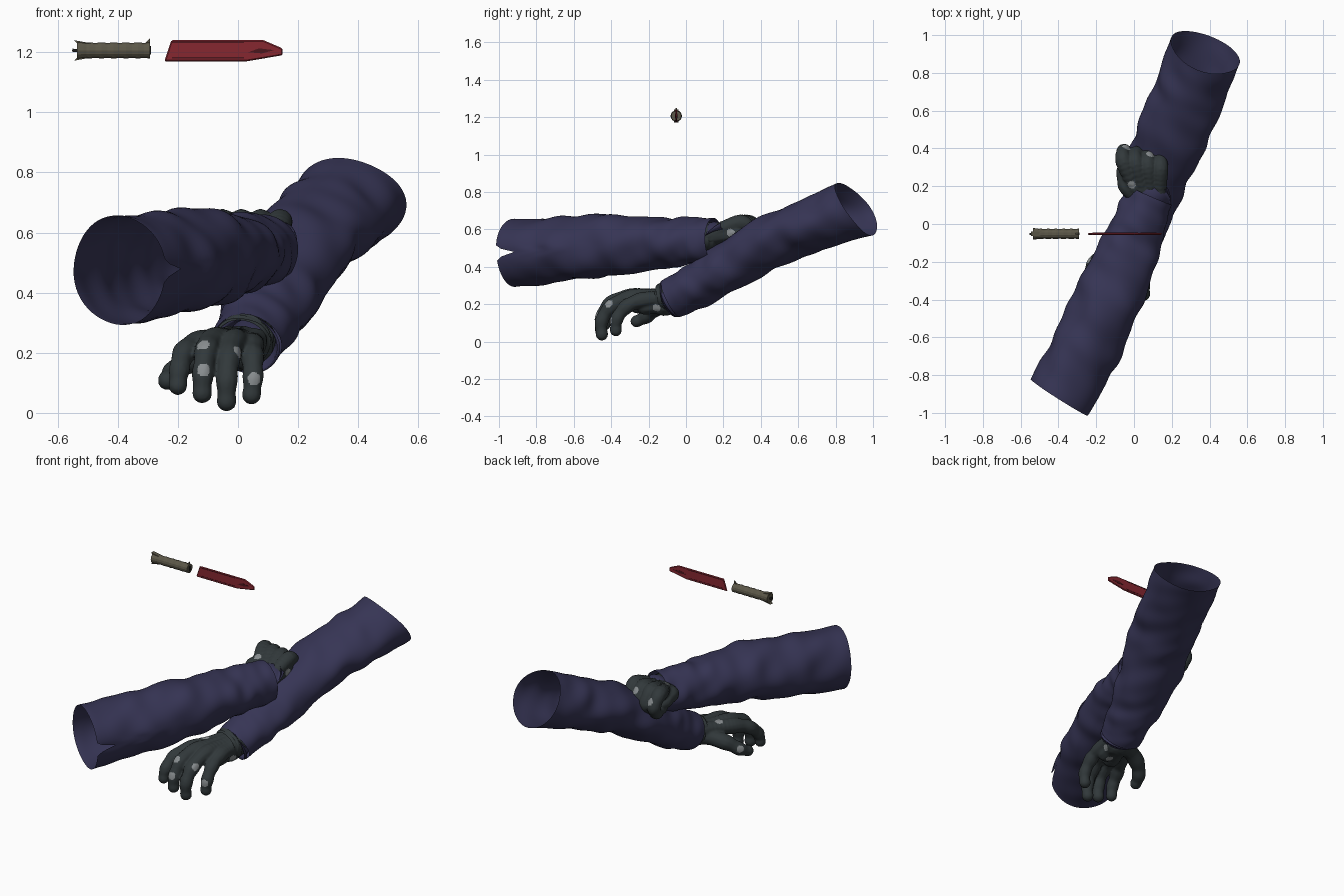
import bpy, bmesh, math
from mathutils import Vector

old = bpy.data.objects.get("Cube")
if old:
    bpy.data.objects.remove(old, do_unlink=True)


def material(name, r, g, b):
    m = bpy.data.materials.new(name)
    m.use_nodes = True
    m.diffuse_color = (r, g, b, 1)
    node = next(n for n in m.node_tree.nodes if n.type == 'BSDF_PRINCIPLED')
    node.inputs["Base Color"].default_value = (r, g, b, 1)
    node.inputs["Roughness"].default_value = 0.8
    return m


NAVY = material("navy cloth", .037, .035, .09)
GLOVE = material("dark glove", .031, .04, .043)
PATCH = material("pale grey patch", .25, .27, .28)
RED = material("red blade", .24, .02, .03)
DARK_RED = material("dark red groove", .07, .008, .012)
OLIVE = material("olive grip", .105, .095, .065)
BLACK = material("black fitting", .012, .012, .012)


def make_object(name, bm, mats, smooth=True):
    mesh = bpy.data.meshes.new(name)
    bm.to_mesh(mesh)
    bm.free()
    for m in mats:
        mesh.materials.append(m)
    for p in mesh.polygons:
        p.use_smooth = smooth
    ob = bpy.data.objects.new(name, mesh)
    bpy.context.collection.objects.link(ob)
    return ob


def spline(points, t):
    """Smooth interpolation through equally spaced stations, t from 0 to 1."""
    last = len(points) - 1
    f = t * last
    i = min(int(f), last - 1)
    f -= i
    p = [Vector(points[min(max(k, 0), last)]) for k in range(i - 1, i + 3)]
    return (p[1] * 2 + (p[2] - p[0]) * f
            + (p[0] * 2 - p[1] * 5 + p[2] * 4 - p[3]) * f ** 2
            + (p[1] * 3 - p[0] - p[2] * 3 + p[3]) * f ** 3) / 2


def straight(a):
    return 0


def tube(name, stations, mat, fold, phase=0, rings=64, sides=56, rim=straight):
    """Open cloth tube; a station is x, y, z, half width, half height.
    rim gives how far the open end reaches out at each angle."""
    bm = bmesh.new()
    rows = []
    for k in range(rings + 1):
        t = k / rings
        s = spline(stations, t)
        ahead = spline(stations, min(t + .02, 1)) - spline(stations, max(t - .02, 0))
        axis = Vector(ahead[:3]).normalized()
        side = axis.cross(Vector((0, 0, 1))).normalized()
        up = side.cross(axis)
        centre = Vector(s[:3])
        calm = min(1, t * 6, (1 - t) * 7) * fold
        row = []
        for j in range(sides):
            a = math.tau * j / sides
            wave = (math.sin(3 * a + 11 * t + phase)
                    + math.sin(31 * t + 2 * math.sin(a + phase) + phase)
                    + .7 * math.sin(5 * a - 23 * t + phase)
                    + .9 * math.sin(52 * t + 3 * math.cos(a)) * math.sin(2 * a + phase + 6 * t))
            r = 1 + calm * wave + .012 * math.sin(4 * a + phase)
            row.append(bm.verts.new(centre + side * (math.cos(a) * s[3] * r)
                                    + up * (math.sin(a) * s[4] * r)
                                    - axis * rim(a) * (1 - t) ** 6))
        rows.append(row)
    for r0, r1 in zip(rows, rows[1:]):
        for j in range(sides):
            n = (j + 1) % sides
            bm.faces.new((r0[j], r0[n], r1[n], r1[j]))
    return make_object(name, bm, [mat])


def slit_rim(a):
    """Inner side reaches forward, with a narrow slit in it."""
    off = math.atan2(math.sin(a), math.cos(a))
    return .01 + .015 * math.cos(a) - .11 * math.exp(-(off / .1) ** 2)


def raked_rim(a):
    """The top of the opening is cut back."""
    s = math.sin(a)
    return .008 - .045 * s - .015 * s * s


# Two coat sleeves, each from its wide open end to its cuff
tube("front_sleeve", [
    (-.39, -.91, .475, .18, .182), (-.265, -.67, .49, .183, .172),
    (-.14, -.41, .515, .18, .165), (-.04, -.17, .525, .162, .14),
    (.028, .01, .535, .14, .126), (.088, .15, .54, .122, .12)], NAVY, .027, rim=slit_rim)
tube("rear_sleeve", [
    (.375, .91, .71, .192, .162), (.292, .7, .633, .188, .145),
    (.2, .47, .543, .187, .14), (.115, .23, .4, .165, .13),
    (.067, .06, .3, .134, .12), (.03, -.08, .23, .117, .108)], NAVY, .026, 2, rim=raked_rim)

# Turned-in cuff hems
tube("front_cuff_hem", [(.088, .15, .54, .122, .12), (.082, .14, .547, .1, .095),
                        (.06, .09, .55, .07, .06)], NAVY, 0, 0, 6)
tube("rear_cuff_hem", [(.03, -.08, .23, .117, .108), (.034, -.07, .235, .095, .088),
                       (.045, -.03, .26, .07, .06)], NAVY, 0, 2, 6)

# Glove wristbands, puckered
tube("front_wristband", [(.085, .08, .55, .09, .075), (.075, .13, .56, .094, .076),
                         (.065, .17, .58, .088, .066)], GLOVE, .03, 1, 16)
tube("rear_wristband", [(.035, -.06, .25, .096, .084), (.02, -.1, .24, .1, .086),
                        (.008, -.14, .235, .09, .074)], GLOVE, .03, 3, 16)


def glove(name, chains, spots):
    """Fuse finger chains of spheres into one skin and colour worn spots."""
    bm = bmesh.new()
    for pts, r0, r1 in chains:
        steps = 9 * (len(pts) - 1)
        for k in range(steps + 1):
            t = k / steps
            crease = 1 + .06 * math.cos(math.tau * t * (len(pts) - 1))
            res = bmesh.ops.create_icosphere(bm, subdivisions=2,
                                             radius=(r0 + (r1 - r0) * t) * crease)
            bmesh.ops.translate(bm, verts=res["verts"], vec=spline(pts, t))
    ob = make_object(name, bm, [GLOVE, PATCH])
    fuse = ob.modifiers.new("fuse", 'REMESH')
    fuse.mode = 'VOXEL'
    fuse.voxel_size = .006
    soft = ob.modifiers.new("soften", 'SMOOTH')
    soft.factor = .5
    soft.iterations = 3
    graph = bpy.context.evaluated_depsgraph_get()
    mesh = bpy.data.meshes.new_from_object(ob.evaluated_get(graph))
    ob.modifiers.clear()
    ob.data = mesh
    mesh.materials.clear()
    for m in (GLOVE, PATCH):
        mesh.materials.append(m)
    for p in mesh.polygons:
        p.use_smooth = True
        p.material_index = 0
    for spot in spots:
        spot = Vector(spot)
        near = min(mesh.polygons, key=lambda p: (p.center - spot).length).center.copy()
        for p in mesh.polygons:
            if (p.center - near).length < .022:
                p.material_index = 1


# Rear arm's open hand, fingers drooping forward
glove("open_hand", [
    ([(-.03, -.1, .24), (-.13, -.27, .23), (-.178, -.36, .2),
      (-.195, -.42, .145), (-.2, -.435, .09)], .048, .03),
    ([(0, -.1, .24), (-.08, -.29, .24), (-.105, -.4, .205),
      (-.117, -.45, .13), (-.119, -.455, .065)], .048, .032),
    ([(.02, -.1, .24), (-.015, -.29, .235), (-.03, -.4, .185),
      (-.037, -.45, .11), (-.038, -.45, .038)], .048, .032),
    ([(.055, -.1, .235), (.045, -.24, .22), (.048, -.32, .185),
      (.05, -.37, .12), (.045, -.375, .06)], .046, .031),
    ([(-.03, -.11, .21), (-.15, -.16, .18), (-.212, -.21, .135),
      (-.235, -.265, .108)], .052, .031),
    ([(.01, -.1, .212), (-.05, -.26, .2)], .07, .048),
    ([(.03, -.12, .2), (.02, -.22, .19)], .06, .045)],
    [(-.125, -.45, .25), (-.11, -.5, .15), (.04, -.43, .22),
     (.055, -.45, .12), (.13, -.18, .16), (-.1, -.19, .33),
     (-.3, -.15, .16), (0, -.19, .08)])

# Front arm's closed fist, fingers curled under
fist = []
for i in range(4):
    x, y = -.053 + .064 * i, .365 - .012 * i
    fist.append(([(.045 + .028 * i, .1, .56), (x, y - .04, .635), (x, y + .02, .575),
                  (x + .005, y - .01, .525), (x + .01, y - .07, .53)], .046, .031))
fist.append(([(.03, .13, .56), (-.04, .2, .58), (-.055, .28, .57), (-.02, .33, .54)], .048, .032))
fist.append(([(.07, .13, .56), (.05, .27, .585)], .066, .068))
fist.append(([(.12, .13, .565), (.12, .27, .585)], .052, .056))
glove("closed_fist", fist, [(-.02, .19, .68), (.1, .39, .65), (-.03, .42, .62), (.25, .22, .57)])


def plate(name, outline, y, thick, mat, bevel=0):
    """Flat plate from an x, z outline."""
    bm = bmesh.new()
    face = bm.faces.new([bm.verts.new((x, y - thick / 2, z)) for x, z in outline])
    res = bmesh.ops.extrude_face_region(bm, geom=[face])
    bmesh.ops.translate(bm, vec=(0, thick, 0),
                        verts=[v for v in res["geom"] if isinstance(v, bmesh.types.BMVert)])
    bmesh.ops.recalc_face_normals(bm, faces=bm.faces)
    ob = make_object(name, bm, [mat], False)
    if bevel:
        b = ob.modifiers.new("edge", 'BEVEL')
        b.width = bevel
        b.segments = 1
    return ob


# Floating blade with grooves on both faces
MID = -.052
plate("blade", [(-.245, 1.17), (.03, 1.17), (.148, 1.19), (.148, 1.213),
                (.085, 1.24), (-.222, 1.24)], MID, .01, RED, .004)
for label, d in (("front", -.005), ("back", .005)):
    plate(label + "_tip_groove", [(.035, 1.2), (.08, 1.196), (.12, 1.207), (.07, 1.213)],
          MID + d, .002, DARK_RED)
    for z in (1.18, 1.23):
        plate(label + "_long_groove", [(-.22, z), (.02, z), (.02, z + .004), (-.22, z + .004)],
              MID + d, .002, DARK_RED)

# Grip with shallow ribs, turned around the x axis
bm = bmesh.new()
rows = []
for k in range(25):
    t = k / 24
    r = .0265 + .001 * math.cos(k * math.pi / 2) + (.003 if k < 3 else 0)
    rows.append([bm.verts.new((-.535 + .243 * t, MID + r * math.cos(a), 1.206 + r * math.sin(a)))
                 for a in (math.tau * j / 14 for j in range(14))])
for r0, r1 in zip(rows, rows[1:]):
    for j in range(14):
        n = (j + 1) % 14
        bm.faces.new((r0[j], r0[n], r1[n], r1[j]))
for cap in (rows[0], rows[-1]):
    bm.faces.new(cap)
bmesh.ops.recalc_face_normals(bm, faces=bm.faces)
make_object("grip", bm, [OLIVE], False)

# Flared pommel claws and the dark fittings
for s in (-1, 1):
    plate("pommel_claw", [(-.49, 1.206 + s * .024), (-.545, 1.206 + s * .034),
                          (-.525, 1.206 + s * .012)], MID, .024, OLIVE)
plate("pommel_pin", [(-.553, 1.202), (-.535, 1.2), (-.535, 1.21), (-.55, 1.212)], MID, .01, BLACK)
plate("latch", [(-.31, 1.23), (-.292, 1.228), (-.292, 1.248)], MID, .008, OLIVE)
plate("socket", [(-.293, 1.192), (-.289, 1.192), (-.289, 1.22), (-.293, 1.22)], MID, .014, BLACK)
